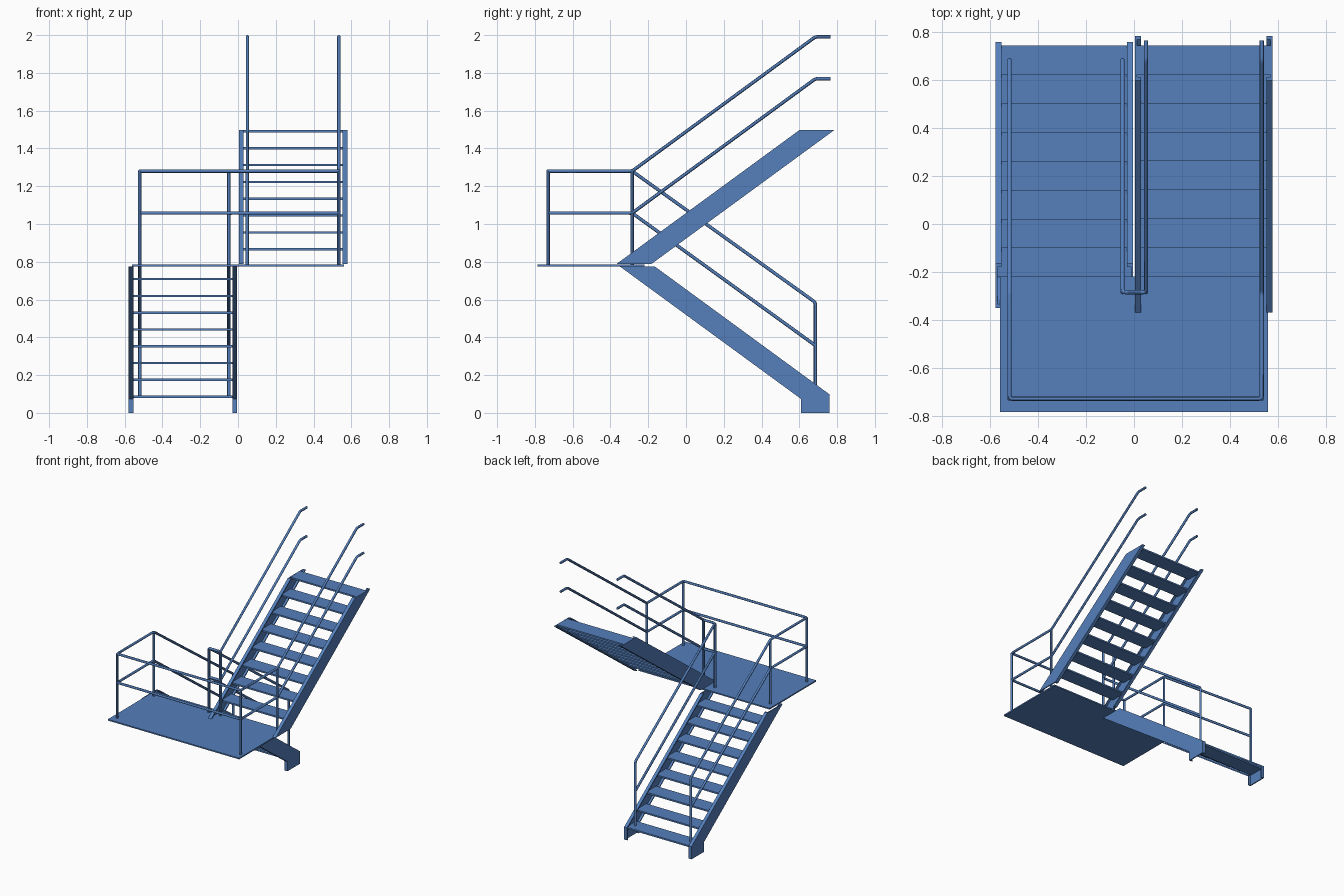
import bpy, bmesh
from mathutils import Vector

if "Cube" in bpy.data.objects:
    bpy.data.objects.remove(bpy.data.objects["Cube"])

# Blue paint shared by every part
paint = bpy.data.materials.new("blue_paint")
paint.diffuse_color = (0.09, 0.215, 0.505, 1)
paint.use_nodes = True
paint.node_tree.nodes["Principled BSDF"].inputs["Base Color"].default_value = paint.diffuse_color


def prism(bm, pts, x0, x1):
    """Extrude a (y, z) outline from x0 to x1."""
    a = [bm.verts.new((x0, y, z)) for y, z in pts]
    b = [bm.verts.new((x1, y, z)) for y, z in pts]
    n = len(pts)
    bm.faces.new(a)
    bm.faces.new(b[::-1])
    for i in range(n):
        j = (i + 1) % n
        bm.faces.new((a[j], a[i], b[i], b[j]))


def finish(bm, name):
    bmesh.ops.recalc_face_normals(bm, faces=bm.faces)
    me = bpy.data.meshes.new(name)
    bm.to_mesh(me)
    bm.free()
    me.materials.append(paint)
    ob = bpy.data.objects.new(name, me)
    bpy.context.collection.objects.link(ob)
    return ob


def plate(name, x0, x1, y0, y1, z0, z1):
    bm = bmesh.new()
    prism(bm, [(y0, z0), (y1, z0), (y1, z1), (y0, z1)], x0, x1)
    return finish(bm, name)


def channel(name, outer, inner, outline, flanges):
    """C-shaped stringer: web on the outer side, flanges pointing inward."""
    s = 1 if inner > outer else -1
    bm = bmesh.new()
    prism(bm, outline, outer, outer + s * 0.008)
    for f in flanges:
        prism(bm, f, outer + s * 0.008, inner)
    return finish(bm, name)


def tube(name, pts, r=0.009, bend=0.014):
    """Round tube along a path with small rounded bends."""
    pts = [Vector(p) for p in pts]
    path = [pts[0]]
    for a, p, b in zip(pts, pts[1:], pts[2:]):
        s = p + (a - p).normalized() * bend
        e = p + (b - p).normalized() * bend
        for i in range(5):
            t = i / 4
            path.append(s * (1 - t) ** 2 + p * 2 * t * (1 - t) + e * t * t)
    path.append(pts[-1])
    cu = bpy.data.curves.new(name, 'CURVE')
    cu.dimensions = '3D'
    cu.bevel_depth = r
    cu.bevel_resolution = 4
    cu.use_fill_caps = True
    cu.materials.append(paint)
    sp = cu.splines.new('POLY')
    sp.points.add(len(path) - 1)
    for q, p in zip(sp.points, path):
        q.co = (*p, 1)
    ob = bpy.data.objects.new(name, cu)
    bpy.context.collection.objects.link(ob)
    bpy.ops.object.select_all(action='DESELECT')
    ob.select_set(True)
    bpy.context.view_layer.objects.active = ob
    bpy.ops.object.convert(target='MESH')
    bpy.ops.object.shade_smooth_by_angle()


# Landing
plate("landing", -0.56, 0.56, -0.786, -0.22, 0.776, 0.786)

# Lower flight stringers with vertical feet
low_outline = [(-0.35, 0.775), (0.61, 0.073), (0.61, 0), (0.76, 0), (0.76, 0.098), (-0.165, 0.775)]
low_flanges = [
    [(-0.165, 0.775), (0.76, 0.098), (0.76, 0), (0.751, 0), (0.751, 0.0935), (-0.18, 0.775)],
    [(-0.35, 0.775), (0.61, 0.073), (0.61, 0), (0.619, 0), (0.619, 0.077), (-0.335, 0.775)],
]
channel("lower_stringer_left", -0.579, -0.554, low_outline, low_flanges)
channel("lower_stringer_right", -0.005, -0.03, low_outline, low_flanges)

# Upper flight stringers
up_outline = [(-0.37, 0.787), (-0.185, 0.787), (0.785, 1.497), (0.6, 1.497)]
up_flanges = [
    [(-0.37, 0.787), (-0.355, 0.787), (0.615, 1.497), (0.6, 1.497)],
    [(-0.2, 0.787), (-0.185, 0.787), (0.785, 1.497), (0.77, 1.497)],
]
channel("upper_stringer_left", 0.005, 0.03, up_outline, up_flanges)
channel("upper_stringer_right", 0.579, 0.554, up_outline, up_flanges)

# Treads
for k in range(8):
    y, z = 0.745 - 0.1206 * k, 0.086 + 0.0889 * k
    plate(f"lower_tread_{k + 1}", -0.571, -0.013, y - 0.122, y, z - 0.006, z + 0.006)
    y, z = -0.22 + 0.1206 * k, 0.866 + 0.0892 * k
    plate(f"upper_tread_{k + 1}", 0.013, 0.571, y, y + 0.122, z - 0.006, z + 0.006)

# Handrails and mid rails: outer run goes round the landing, inner run turns back
XL, XIL, XIR, XR = -0.52, -0.048, 0.05, 0.534
YB, YM, YF = 0.685, -0.285, -0.73
for name, low, mid, top in (("handrail", 0.585, 1.28, 1.991), ("mid_rail", 0.357, 1.058, 1.769)):
    def ends(xa, xb, turn):
        start = [(xa, YB, 0.09)] if name == "handrail" else []
        return (start + [(xa, YB, low), (xa, YM, mid)] + turn +
                [(xb, YM, mid), (xb, YB, top), (xb, 0.766, top)])
    tube("outer_" + name, ends(XL, XR, [(XL, YF, mid), (XR, YF, mid)]))
    tube("inner_" + name, ends(XIL, XIR, []))

# Landing posts
for i, (x, y) in enumerate([(XL, YF), (XR, YF), (XL, YM), (XIL, YM), (XIR, YM), (XR, YM)]):
    tube(f"landing_post_{i + 1}", [(x, y, 0.782), (x, y, 1.278)])
